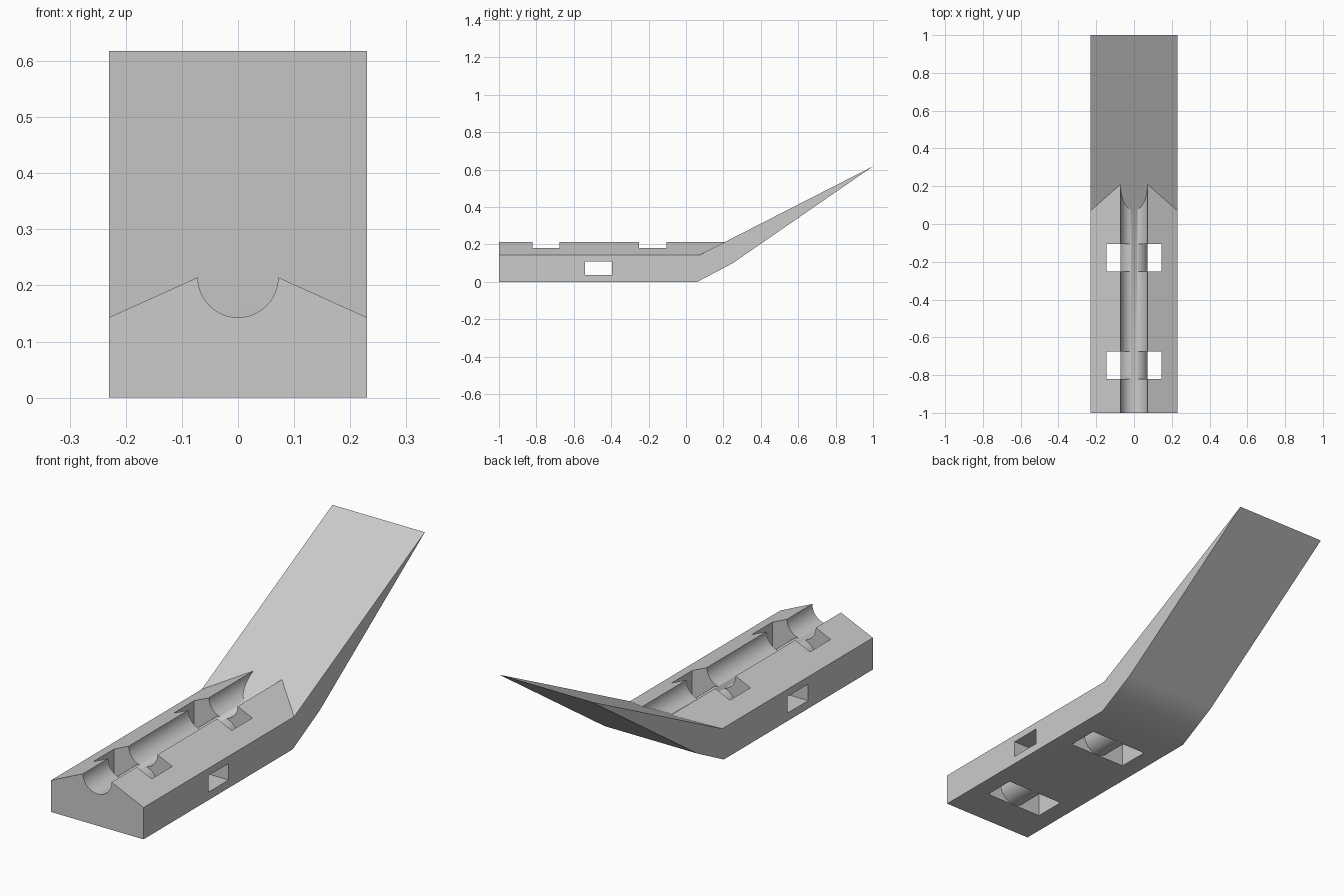
import bpy, bmesh, math
from mathutils import Matrix

cube = bpy.data.objects.get("Cube")
if cube:
    bpy.data.objects.remove(cube, do_unlink=True)

W, EAVE, PEAK, R = 0.23, 0.143, 0.2145, 0.0715   # half width, roof heights, groove radius
TIP_Z, BEND = 0.618, 0.07
SLOPE = (TIP_Z - EAVE) / (1 - BEND)

grey = bpy.data.materials.new("light_grey")
grey.use_nodes = True
grey.diffuse_color = (0.6, 0.6, 0.6, 1)
bsdf = next(n for n in grey.node_tree.nodes if n.type == 'BSDF_PRINCIPLED')
bsdf.inputs["Base Color"].default_value = (0.6, 0.6, 0.6, 1)


def to_object(name, bm):
    bmesh.ops.recalc_face_normals(bm, faces=bm.faces)
    mesh = bpy.data.meshes.new(name)
    bm.to_mesh(mesh)
    bm.free()
    mesh.materials.append(grey)
    obj = bpy.data.objects.new(name, mesh)
    bpy.context.collection.objects.link(obj)
    return obj


def box(name, lo, hi):
    bm = bmesh.new()
    centre = [(a + b) / 2 for a, b in zip(lo, hi)]
    size = [b - a for a, b in zip(lo, hi)]
    bmesh.ops.create_cube(bm, size=1, matrix=Matrix.Translation(centre) @ Matrix.Diagonal((*size, 1)))
    return to_object(name, bm)


def cut(target, cutter):
    mod = target.modifiers.new("cut", 'BOOLEAN')
    mod.operation, mod.solver, mod.object = 'DIFFERENCE', 'EXACT', cutter
    bpy.context.view_layer.objects.active = target
    bpy.ops.object.modifier_apply(modifier=mod.name)
    bpy.data.objects.remove(cutter, do_unlink=True)


# Grooved gable swept back until it meets the sloping ramp
bm = bmesh.new()
SEG = 40
arc = [math.pi * (1 + i / SEG) for i in range(SEG + 1)]
gable = [(-W, EAVE)] + [(R * math.cos(a), PEAK + R * math.sin(a)) for a in arc] + [(W, EAVE)]
front = [bm.verts.new((x, -1, z)) for x, z in gable]
back = [bm.verts.new((x, BEND + (z - EAVE) / SLOPE, z)) for x, z in gable]
for i in range(len(gable) - 1):
    bm.faces.new((front[i], front[i + 1], back[i + 1], back[i]))

# Underside, side walls, front end and ramp
under = [(-1, 0), (0.06, 0), (0.25, 0.1), (1, TIP_Z)]
right = [bm.verts.new((-W, y, z)) for y, z in under]
left = [bm.verts.new((W, y, z)) for y, z in under]
for i in range(len(under) - 1):
    bm.faces.new((right[i], right[i + 1], left[i + 1], left[i]))
bm.faces.new(right + [back[0], front[0]])
bm.faces.new(left + [back[-1], front[-1]])
bm.faces.new(front + [left[0], right[0]])
bm.faces.new(back + [left[-1], right[-1]])
body = to_object("grooved_ramp_body", bm)

# Strap slots, each leaving a round bar under the groove
for y in (-0.748, -0.178):
    slot = box("strap_slot", (-0.145, y - 0.073, -0.1), (0.145, y + 0.073, 0.3))
    bm = bmesh.new()
    bmesh.ops.create_cone(bm, cap_ends=True, segments=64, radius1=0.0725, radius2=0.0725, depth=0.4,
                          matrix=Matrix.Translation((0, y, 0.0745)) @ Matrix.Rotation(math.pi / 2, 4, 'X'))
    cut(slot, to_object("strap_bar", bm))
    cut(body, slot)

# Rectangular cross hole through both sides
cut(body, box("cross_hole", (-0.4, -0.54, 0.036), (0.4, -0.395, 0.11)))

# Smooth groove, bars and underside bend
bpy.ops.object.select_all(action='DESELECT')
body.select_set(True)
bpy.context.view_layer.objects.active = body
bpy.ops.object.shade_smooth_by_angle(angle=math.radians(30))
weighted = body.modifiers.new("weighted_normals", 'WEIGHTED_NORMAL')
weighted.keep_sharp = True
